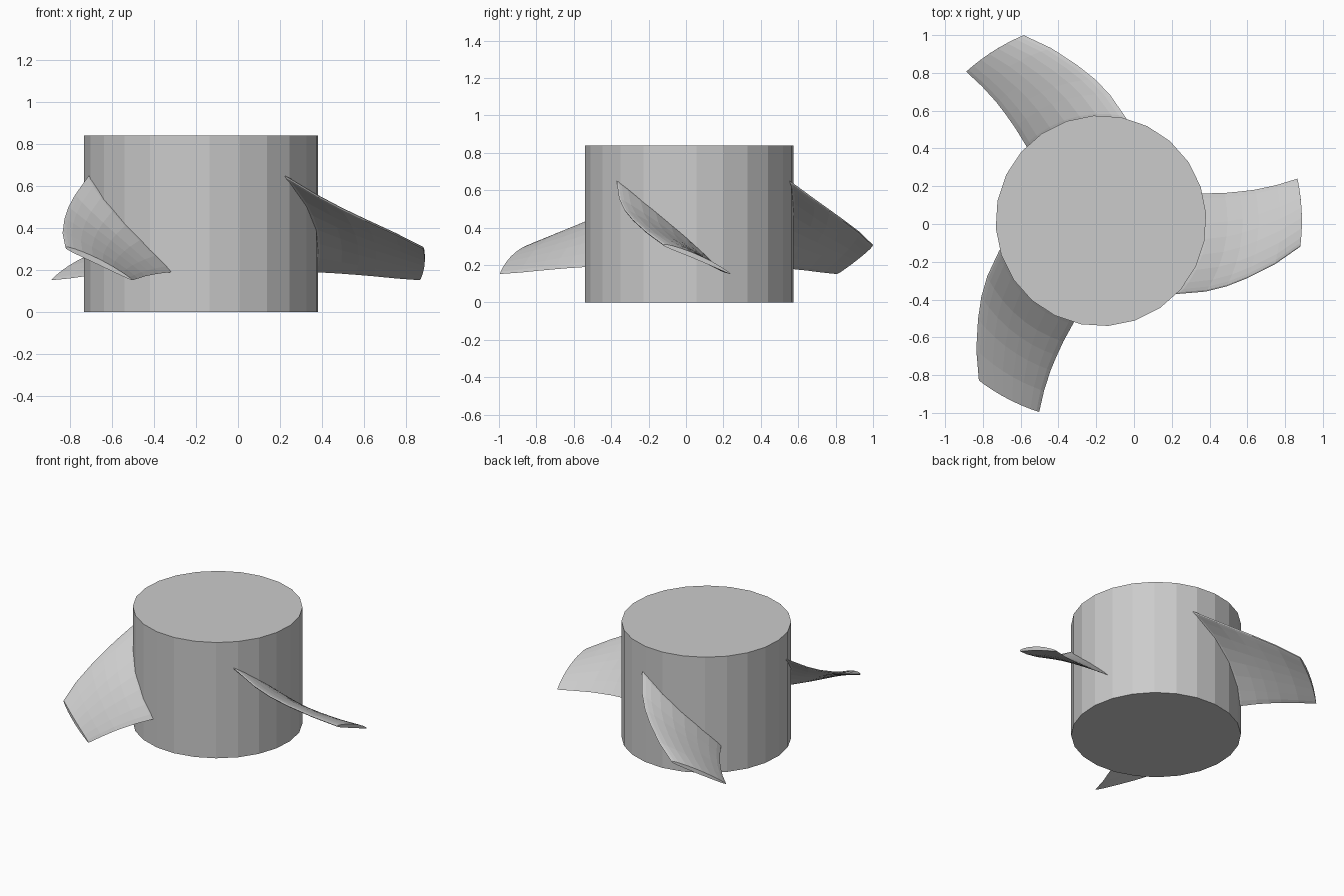
import bpy, bmesh, math
from mathutils import Vector

if "Cube" in bpy.data.objects:
    bpy.data.objects.remove(bpy.data.objects["Cube"])

CX, CY = -0.175, 0.017   # hub axis
HUB_R, HUB_H = 0.558, 0.84

# Blade edge stations: radius, leading angle, leading z, trailing angle, trailing z
STATIONS = [
    (0.52, -48.5, 0.675, 16.0, 0.192),
    (0.567, -43.0, 0.64, 14.8, 0.19),
    (0.67, -34.0, 0.555, 12.7, 0.184),
    (0.75, -27.6, 0.497, 11.9, 0.178),
    (0.834, -21.3, 0.443, 11.4, 0.171),
    (0.95, -14.0, 0.376, 11.5, 0.16),
    (1.064, -7.4, 0.308, 12.1, 0.152),
]
CHORD = [0, 0.015, 0.05, 0.12, 0.25, 0.4, 0.55, 0.7, 0.85, 0.95, 1]
THICK, CAMBER = 0.028, 0.011


def section(station):
    """Closed thin aerofoil loop wrapped round the hub axis."""
    r, a0, z0, a1, z1 = station
    a0, a1 = math.radians(a0), math.radians(a1)
    width, drop = r * (a1 - a0), z1 - z0
    length = math.hypot(width, drop)
    n_t, n_z = -drop / length, width / length

    def point(t, side):
        half = 0
        if 0 < t < 1:
            half = THICK * 0.5 * (1.9 * math.sqrt(t) * (1 - t) ** 0.6 + 0.12 * (1 - t))
        off = CAMBER * 4 * t * (1 - t) + side * half
        ang = a0 + (a1 - a0) * t + off * n_t / r
        return Vector((r * math.cos(ang), r * math.sin(ang), z0 + drop * t + off * n_z))

    return [point(t, 1) for t in CHORD] + [point(t, -1) for t in CHORD[-2:0:-1]]


def make_blade(name, turn):
    bm = bmesh.new()
    rings = [[bm.verts.new(p) for p in section(s)] for s in STATIONS]
    n = len(rings[0])
    for a, b in zip(rings, rings[1:]):
        for i in range(n):
            j = (i + 1) % n
            bm.faces.new((a[i], a[j], b[j], b[i]))
    # Close root and tip with strips across the thickness
    for ring in (rings[0], rings[-1]):
        for i in range(len(CHORD) - 1):
            quad = [ring[i], ring[i + 1], ring[-(i + 1) % n], ring[-i % n]]
            bm.faces.new(list(dict.fromkeys(quad)))
    bmesh.ops.recalc_face_normals(bm, faces=bm.faces)
    mesh = bpy.data.meshes.new(name)
    bm.to_mesh(mesh)
    bm.free()
    blade = bpy.data.objects.new(name, mesh)
    bpy.context.collection.objects.link(blade)
    blade.location = (CX, CY, 0)
    blade.rotation_euler.z = turn


# Hub
bpy.ops.mesh.primitive_cylinder_add(vertices=24, radius=HUB_R, depth=HUB_H,
                                    location=(CX, CY, HUB_H / 2),
                                    rotation=(0, 0, math.radians(4)))
bpy.context.object.name = "hub"

# Blades: lofted sections, three round the hub
for k in range(3):
    make_blade(f"blade_{k + 1}", math.radians(120 * k))
